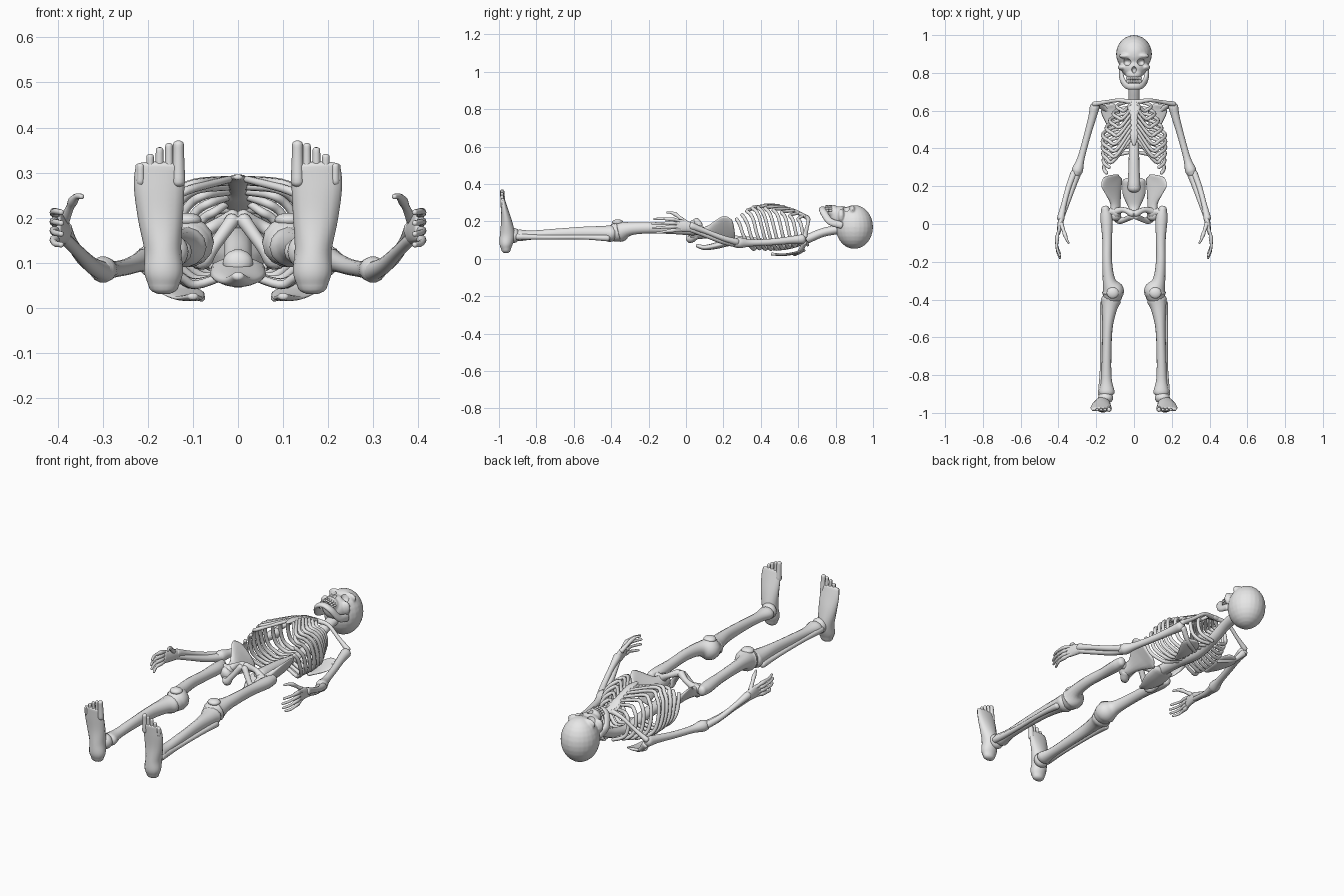
import bpy
import bmesh
from math import sin, cos, pi, radians, sqrt
from mathutils import Vector, Matrix

default_cube = bpy.data.objects.get("Cube")
if default_cube:
    bpy.data.objects.remove(default_cube, do_unlink=True)

# One bone-grey material
bone_grey = bpy.data.materials.new("bone_grey")
bone_grey.use_nodes = True
bone_grey.diffuse_color = (.8, .8, .8, 1)
bone_grey.node_tree.nodes["Principled BSDF"].inputs["Base Color"].default_value = (.8, .8, .8, 1)

AXIS_X, AXIS_Y, AXIS_Z = Vector((1, 0, 0)), Vector((0, 1, 0)), Vector((0, 0, 1))


def finish(name, bm, paired=False):
    """Turn a bmesh into a smooth object, optionally mirrored across x."""
    bmesh.ops.recalc_face_normals(bm, faces=bm.faces)
    mesh = bpy.data.meshes.new(name)
    bm.to_mesh(mesh)
    bm.free()
    mesh.materials.append(bone_grey)
    for face in mesh.polygons:
        face.use_smooth = True
    obj = bpy.data.objects.new(name, mesh)
    bpy.context.scene.collection.objects.link(obj)
    if paired:
        obj.modifiers.new("other_side", 'MIRROR')
    return obj


def spline(points, steps):
    """Catmull-Rom resampling of positions and radii together."""
    keys = [Vector(p) for p in points]
    keys = [keys[0] * 2 - keys[1]] + keys + [keys[-1] * 2 - keys[-2]]
    result = []
    for a, b, c, d in zip(keys, keys[1:], keys[2:], keys[3:]):
        for step in range(steps):
            t = step / steps
            result.append((b * 2 + (c - a) * t + (a * 2 - b * 5 + c * 4 - d) * t ** 2
                           + (b * 3 - a - c * 3 + d) * t ** 3) / 2)
    return result + [keys[-2]]


def bone(name, points, up=AXIS_Z, paired=True, sides=14, steps=5):
    """Loft elliptical sections (x, y, z, half width, half depth) with rounded ends."""
    path = spline(points, steps)
    spots = [Vector(p[:3]) for p in path]
    rings = []
    last = len(path) - 1
    for i, p in enumerate(path):
        along = (spots[min(i + 1, last)] - spots[max(i - 1, 0)]).normalized()
        side = along.cross(up).normalized()
        rings.append((spots[i], along, side, side.cross(along), p[3], p[4]))

    def cap(ring, sign):
        spot, along, side, lift, a, b = ring
        return [(spot + along * sign * k * min(a, b) * .8, along, side, lift,
                 a * sqrt(1 - k * k), b * sqrt(1 - k * k)) for k in (.4, .7, .93)]

    rings = cap(rings[0], -1)[::-1] + rings + cap(rings[-1], 1)
    bm = bmesh.new()
    loops = []
    for spot, along, side, lift, a, b in rings:
        turns = [2 * pi * k / sides for k in range(sides)]
        loops.append([bm.verts.new(spot + side * a * cos(t) + lift * b * sin(t)) for t in turns])
    for low, high in zip(loops, loops[1:]):
        for k in range(sides):
            n = (k + 1) % sides
            bm.faces.new((low[k], low[n], high[n], high[k]))
    bm.faces.new(loops[0])
    bm.faces.new(loops[-1])
    return finish(name, bm, paired)


def tube(name, points, **options):
    """Bone with round sections (x, y, z, radius)."""
    return bone(name, [(*p, p[-1]) for p in points], **options)


def balls(name, parts, paired=False):
    """Several ellipsoids (centre, radii) in one mesh."""
    bm = bmesh.new()
    for centre, radii in parts:
        shape = Matrix.Translation(centre) @ Matrix.Diagonal((*radii, 1))
        bmesh.ops.create_uvsphere(bm, u_segments=24, v_segments=14, radius=1, matrix=shape)
    return finish(name, bm, paired)


def both(x, y, z, *radii):
    return [((s * x, y, z), radii) for s in (-1, 1)]


# Skull: fused ellipsoids with the sockets and nose cut out
skull = balls("skull", [
    ((0, .9, .17), (.095, .1, .117)),
    ((0, .83, .22), (.068, .06, .062)),
    ((0, .79, .25), (.043, .03, .038)),
] + both(.06, .83, .23, .026, .018, .036) + both(.04, .89, .26, .04, .015, .025))
sockets = balls("socket_cutter", both(.04, .857, .29, .025, .021, .045)
                + [((0, .817, .29), (.013, .018, .035))])
sockets.hide_render = True
fuse = skull.modifiers.new("fuse", 'REMESH')
fuse.mode, fuse.voxel_size, fuse.use_smooth_shade = 'VOXEL', .005, True
soften = skull.modifiers.new("soften", 'SMOOTH')
soften.iterations = 6
carve = skull.modifiers.new("carve", 'BOOLEAN')
carve.operation, carve.object = 'DIFFERENCE', sockets
bpy.context.view_layer.objects.active = skull
for modifier in list(skull.modifiers):
    bpy.ops.object.modifier_apply(modifier=modifier.name)
bpy.data.objects.remove(sockets, do_unlink=True)
bpy.ops.object.select_all(action='DESELECT')
skull.select_set(True)
bpy.ops.object.shade_smooth_by_angle(angle=radians(45))

# Jaw and two rows of teeth
half_jaw = [(.068, .83, .18), (.064, .77, .2), (.04, .735, .25)]
jaw_path = half_jaw + [(0, .73, .268)] + [(-x, y, z) for x, y, z in half_jaw[::-1]]
bone("jaw", [(*p, .012, .019) for p in jaw_path], up=AXIS_Y, paired=False)
teeth = []
for row in (.773, .755):
    for k in range(-4, 5):
        turn = k * .3
        teeth.append(((.038 * sin(turn), row, .244 + .038 * cos(turn)), (.006, .011, .006)))
balls("teeth", teeth)

# Spine, sacrum and breastbone
bone("spine", [(0, .83, .16, .032, .026), (0, .73, .14, .03, .024), (0, .63, .1, .03, .025),
               (0, .5, .07, .028, .026), (0, .34, .09, .028, .028), (0, .19, .1, .034, .03)],
     paired=False)
bone("sacrum", [(0, .23, .09, .06, .022), (0, .16, .07, .06, .018), (0, .1, .06, .035, .014),
                (0, .06, .07, .014, .01)], paired=False)
bone("breastbone", [(0, .65, .22, .03, .012), (0, .61, .24, .034, .011), (0, .57, .26, .02, .01),
                    (0, .48, .285, .023, .009), (0, .42, .29, .01, .006)], paired=False)

# Ribs: sloping superellipse hoops, the upper ones joined to the breastbone
RIBS = 10
for i in range(RIBS):
    f = i / (RIBS - 1)
    width = .09 + .077 * min(1, f * 2.2) - .025 * max(0, f - .7)
    depth = .07 + .055 * sin(pi * min(1, f * 1.1) * .75)
    middle = .15 + .015 * sin(pi * f)
    top, drop = .65 - .27 * f, .05 + .06 * min(1, f * 2)
    hoop = [(.02, top, .075, .009)]
    reach = 150 if f < .7 else 150 - 110 * (f - .7)
    for k in range(7):
        turn = radians(30 + (reach - 30) * k / 6)
        c = cos(turn)
        lift = abs(c) ** .7 * (-1 if c > 0 else 1)
        hoop.append((width * sin(turn) ** .8, top - drop * (k + 1) / 7,
                     max(.025, middle + depth * lift), .0095))
    if f < .85:
        attach = .63 - .24 * f
        hoop.append((.02, max(.44, attach), .235 + .05 * min(1, f * 2), .008))
    tube(f"rib_pair_{i + 1}", hoop, up=AXIS_Y, sides=10, steps=4)

# Collar bones and shoulder blades
tube("collar_bones", [(.015, .645, .222, .013), (.08, .655, .21, .01), (.15, .645, .16, .01),
                      (.21, .635, .12, .014)])
bone("shoulder_blades", [(.1, .46, .025, .012, .008), (.11, .53, .022, .034, .007),
                         (.125, .6, .035, .05, .007), (.13, .63, .045, .03, .008)])
bone("shoulder_blade_ridges", [(.08, .58, .022, .008, .01), (.15, .61, .04, .01, .014),
                               (.2, .635, .09, .018, .012)], up=AXIS_Y)

# Arms
tube("upper_arms", [(.208, .62, .105, .026), (.222, .56, .1, .021), (.25, .46, .09, .018),
                    (.28, .35, .085, .019), (.298, .29, .085, .029), (.305, .27, .085, .026)])
tube("outer_forearms", [(.318, .27, .09, .018), (.345, .2, .11, .015), (.37, .11, .145, .014),
                        (.388, .03, .175, .02)])
tube("inner_forearms", [(.297, .28, .08, .022), (.325, .2, .095, .018), (.355, .11, .125, .014),
                        (.385, .03, .155, .014)])

# Hands: wrist, four curled fingers and a thumb
bone("wrists", [(.385, .03, .167, .016, .026), (.392, -.01, .175, .014, .032),
                (.4, -.05, .18, .009, .034)])
for i, finger in enumerate(("little", "ring", "middle", "index")):
    spread = (i - 1.5) * .02
    length = (.08, .1, .105, .095)[i]
    tube(f"{finger}_fingers", [
        (.392, -.01, .175 + spread * .6, .009), (.403, -.05, .18 + spread * .9, .008),
        (.407, -.075, .181 + spread, .011), (.409, -.075 - length * .4, .18 + spread * 1.1, .007),
        (.404, -.075 - length * .7, .178 + spread * 1.2, .007),
        (.392, -.075 - length, .176 + spread * 1.2, .006)], sides=10)
tube("thumbs", [(.385, 0, .195, .012), (.373, -.035, .222, .009), (.366, -.055, .237, .011),
                (.357, -.08, .247, .007), (.347, -.1, .247, .006)], sides=10)

# Pelvis: flared wings, hip sockets and the lower rings
bone("pelvis_wings", [(.1, .04, .135, .034, .03), (.098, .11, .14, .038, .02),
                      (.11, .18, .15, .075, .012), (.118, .22, .155, .093, .01),
                      (.122, .25, .157, .07, .011)], up=Vector((.16, 0, -.12)))
tube("pubic_bones", [(.1, .065, .15, .022), (.055, .075, .18, .014), (.01, .055, .2, .019)],
     up=AXIS_Y)
tube("seat_bones", [(.1, .05, .125, .024), (.08, .022, .105, .021), (.055, .02, .135, .014),
                    (.012, .04, .195, .016)], up=AXIS_Y)

# Legs
bone("thigh_bones", [(.152, .08, .155, .022, .026), (.146, .03, .155, .032, .03),
                     (.142, -.08, .16, .026, .028), (.142, -.2, .165, .026, .03),
                     (.132, -.3, .16, .034, .036), (.113, -.35, .147, .058, .056),
                     (.113, -.38, .14, .052, .05)])
tube("hip_necks", [(.148, .055, .155, .024), (.12, .065, .15, .022), (.095, .06, .145, .03)])
balls("kneecaps", [((.113, -.365, .195), (.032, .03, .016))], paired=True)
bone("shin_bones", [(.122, -.405, .135, .053, .046), (.13, -.45, .138, .04, .038),
                    (.14, -.55, .138, .027, .034), (.145, -.7, .133, .025, .028),
                    (.146, -.82, .127, .028, .025), (.144, -.89, .125, .042, .032)])
tube("calf_bones", [(.163, -.42, .11, .017), (.168, -.55, .115, .012), (.168, -.75, .115, .012),
                    (.173, -.9, .118, .018)])

# Feet standing upright on the heels, with five toes each
balls("ankles", [((.15, -.92, .125), (.04, .032, .04))], paired=True)
bone("feet", [(.165, -.962, .05, .034, .026), (.165, -.962, .08, .043, .036),
              (.167, -.955, .13, .041, .041), (.172, -.96, .2, .05, .03),
              (.175, -.972, .27, .056, .019), (.174, -.98, .315, .053, .012)], up=AXIS_Y)
for i in range(5):
    x = .132 + .021 * i
    tip = .362 - .003 * i * i
    thick = .015 if i == 0 else .0105
    tube(f"toe_pair_{i + 1}", [(x, -.978, .28, thick), (x, -.981, tip - .03, thick * .85),
                               (x, -.983, tip, thick * .8)], up=AXIS_Y, sides=10)
